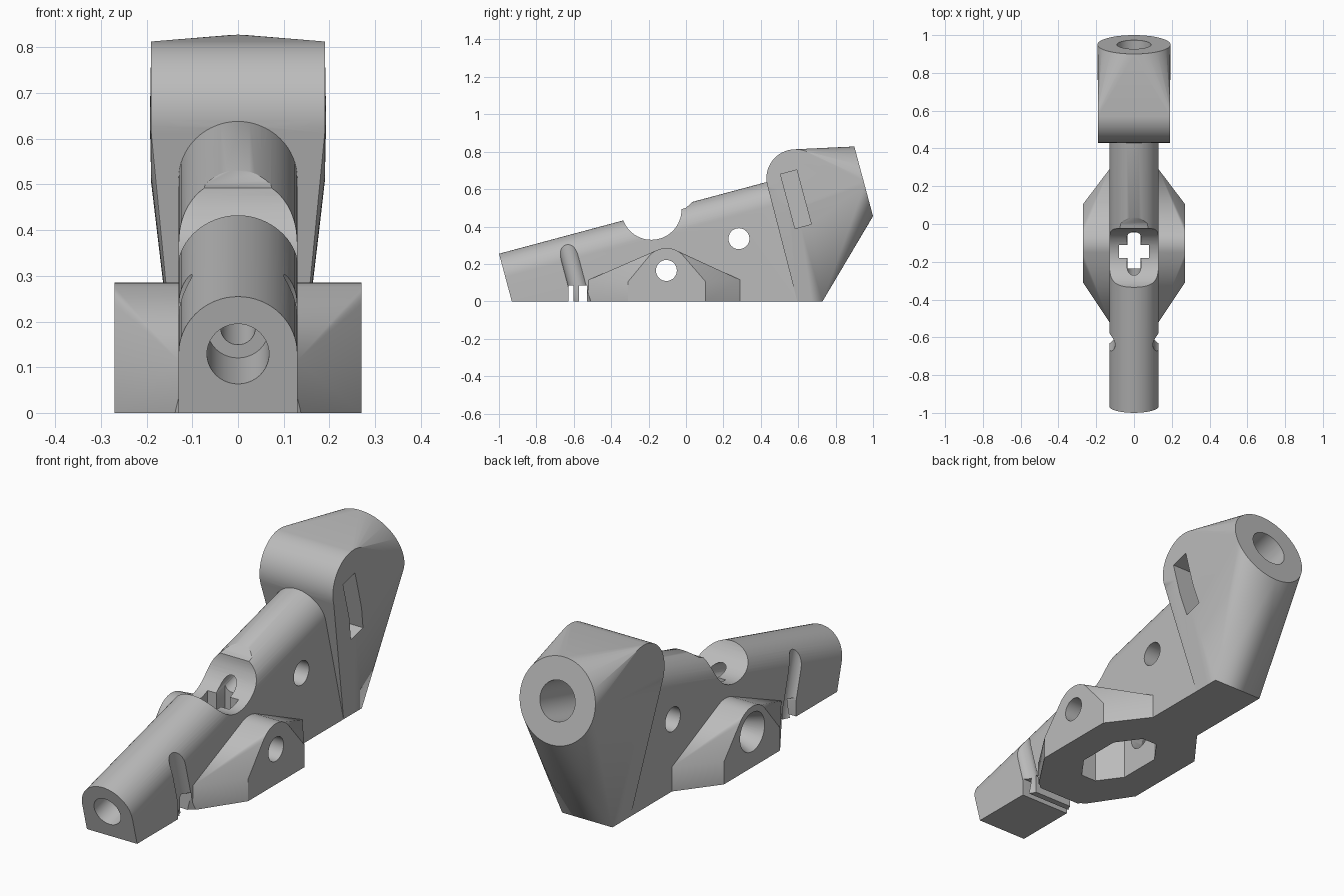
import bpy, bmesh, math
from math import sin, cos, pi
from mathutils import Matrix, Vector

old = bpy.data.objects.get("Cube")
if old:
    bpy.data.objects.remove(old, do_unlink=True)

TILT = math.radians(15)
START = Vector((0, -0.966, 0.129))          # front end of the sloping axis
AXIS = Vector((0, cos(TILT), sin(TILT)))
RISE = Vector((0, -sin(TILT), cos(TILT)))   # square to the axis
SIDE = Vector((1, 0, 0))

grey = bpy.data.materials.new("plain_grey")
grey.use_nodes = True
colour = (0.5, 0.5, 0.5, 1)
grey.diffuse_color = colour
grey.node_tree.nodes["Principled BSDF"].inputs["Base Color"].default_value = colour


def finish(bm, name):
    bmesh.ops.recalc_face_normals(bm, faces=bm.faces)
    mesh = bpy.data.meshes.new(name)
    bm.to_mesh(mesh)
    bm.free()
    mesh.materials.append(grey)
    ob = bpy.data.objects.new(name, mesh)
    bpy.context.scene.collection.objects.link(ob)
    return ob


def prism(name, outline, shift):
    """Extrude a closed outline of 3D points along a vector."""
    bm = bmesh.new()
    face = bm.faces.new([bm.verts.new(p) for p in outline])
    made = bmesh.ops.extrude_face_region(bm, geom=[face])["geom"]
    bmesh.ops.translate(bm, vec=shift, verts=[v for v in made if isinstance(v, bmesh.types.BMVert)])
    return finish(bm, name)


def hull(name, points):
    bm = bmesh.new()
    for p in points:
        bm.verts.new(p)
    out = bmesh.ops.convex_hull(bm, input=bm.verts)
    bmesh.ops.delete(bm, geom=list(set(out["geom_interior"])), context='VERTS')
    bmesh.ops.dissolve_limit(bm, angle_limit=0.003, verts=bm.verts, edges=bm.edges)
    return finish(bm, name)


def ring(centre, r, u, v, n=48, begin=0.0, sweep=2 * pi):
    steps = n if sweep > 6 else n - 1
    return [Vector(centre) + r * (cos(begin + sweep * i / steps) * u + sin(begin + sweep * i / steps) * v)
            for i in range(n)]


def rod(name, a, b, r1, r2=None, n=40):
    """Round bar or cone between two points."""
    a, b = Vector(a), Vector(b)
    bm = bmesh.new()
    bmesh.ops.create_cone(bm, cap_ends=True, segments=n, radius1=r1,
                          radius2=r1 if r2 is None else r2, depth=(b - a).length)
    turn = (b - a).to_track_quat('Z', 'Y').to_matrix().to_4x4()
    bmesh.ops.transform(bm, matrix=Matrix.Translation((a + b) / 2) @ turn, verts=bm.verts)
    return finish(bm, name)


def block(name, centre, size, tilt=0.0):
    bm = bmesh.new()
    bmesh.ops.create_cube(bm, size=1)
    move = Matrix.Translation(centre) @ Matrix.Rotation(tilt, 4, 'X') @ Matrix.Diagonal((*size, 1))
    bmesh.ops.transform(bm, matrix=move, verts=bm.verts)
    return finish(bm, name)


def combine(base, tool, how):
    mod = base.modifiers.new("combine", 'BOOLEAN')
    mod.operation, mod.object, mod.solver = how, tool, 'EXACT'
    bpy.context.view_layer.objects.active = base
    bpy.ops.object.modifier_apply(modifier=mod.name)
    bpy.data.objects.remove(tool, do_unlink=True)


# Sloping body with a round top, trimmed flat at the ground
arch = ring(START, 0.13, SIDE, RISE, 33, 0, pi)
arch += [START - 0.13 * SIDE - 0.9 * RISE, START + 0.13 * SIDE - 0.9 * RISE]
body = prism("bracket_body", arch, AXIS * 1.55)
combine(body, block("ground_trim", (0, 0, -1), (3, 4, 2)), 'DIFFERENCE')

# Side wings: one tapered block through the body with a rounded ridge
Y, Z = Vector((0, 1, 0)), Vector((0, 0, 1))
wing = []
for s in (-1, 1):
    for x, y0, y1, top in ((0.13, -0.52, 0.29, 0.115), (0.27, -0.31, 0.105, 0.105)):
        wing += [(s * x, y, z) for y in (y0, y1) for z in (0, top)]
        wing += ring((s * x, -0.105, 0.165), 0.12, Y, Z, 25, 0, pi)
combine(body, hull("side_wings", wing), 'UNION')

# Rear head: rounded slab blended to a tilted disc and a narrow foot
head = ring((0, 0.95, 0.6415), 0.193, SIDE, RISE, 64)
for x in (-0.19, 0.19):
    head += ring((x, 0.585, 0.658), 0.155, Y, Z, 64)
head += [(x, y, 0) for x in (-0.13, 0.13) for y in (0.595, 0.73)]
combine(body, hull("rear_head", head), 'UNION')

cutters = []

# Saddle scooped out of the top, with a stepped rear lip
cutters.append(rod("saddle", (-0.4, -0.185, 0.49), (0.4, -0.185, 0.49), 0.161, n=64))
lip = [(-0.15, 0.475), (-0.03, 0.475), (-0.03, 0.49), (0.0, 0.5), (0.04, 0.536), (0.02, 0.7), (-0.15, 0.7)]
cutters.append(prism("saddle_lip", [(-0.4, y, z) for y, z in lip], SIDE * 0.8))

# Bores along the axis: front socket, thin passage, rear socket
rear = Vector((0, 0.95, 0.6415))
cutters += [
    rod("front_socket", START - AXIS * 0.1, START + AXIS * 0.22, 0.068),
    rod("thin_passage", START + AXIS * 0.1, rear - AXIS * 0.1, 0.038),
    rod("rear_socket", rear - AXIS * 0.27, rear + AXIS * 0.1, 0.09),
]

# Cross holes, with one wing countersunk
for y, z in ((0.283, 0.335), (-0.105, 0.165)):
    cutters.append(rod("cross_hole", (-0.5, y, z), (0.5, y, z), 0.056))
cutters.append(rod("countersink", (-0.28, -0.105, 0.165), (-0.18, -0.105, 0.165), 0.095, 0.056))

# Six-sided pocket underneath and the plus-shaped opening above it
half = [(0.04, -0.32), (0.12, -0.21), (0.12, 0.0), (0.04, 0.11)]
six = [(x, y, -0.1) for x, y in half] + [(-x, y, -0.1) for x, y in reversed(half)]
cutters.append(prism("under_pocket", six, Z * 0.32))
cutters.append(block("long_opening", (0, -0.14, 0.28), (0.07, 0.19, 0.2)))
cutters.append(block("cross_opening", (0, -0.145, 0.28), (0.16, 0.07, 0.2)))

# Tie grooves on both flanks and the slots joining them below
low = Vector((0, -0.56, 0.0))
for s in (-1, 1):
    cutters.append(rod("tie_groove", low + SIDE * s * 0.152 - RISE * 0.1, low + SIDE * s * 0.152 + RISE * 0.6, 0.052))
for y, w in ((-0.615, 0.028), (-0.55, 0.042)):
    cutters.append(block("tie_slot", (0, y, 0.03), (0.6, w, 0.11)))

# Tilted nut slot in the left side of the head
cutters.append(block("nut_slot", (0.16, 0.5875, 0.546), (0.2, 0.09, 0.3), TILT))

for tool in cutters:
    combine(body, tool, 'DIFFERENCE')

for ob in bpy.context.selected_objects:
    ob.select_set(False)
body.select_set(True)
bpy.context.view_layer.objects.active = body
bpy.ops.object.shade_smooth_by_angle(angle=math.radians(30))
